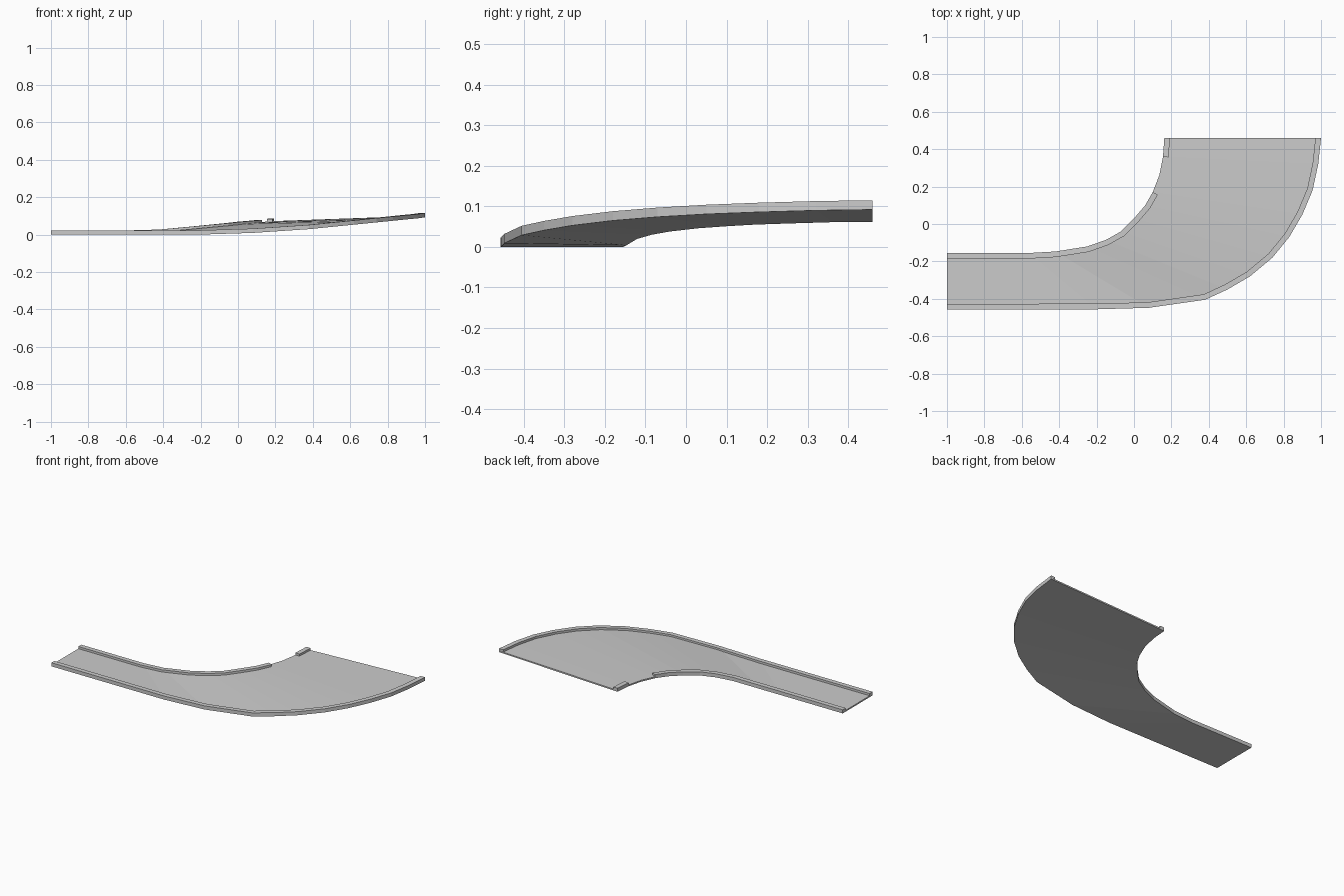
import bpy, bmesh
from mathutils import Vector

if "Cube" in bpy.data.objects:
    bpy.data.objects.remove(bpy.data.objects["Cube"])

# Matching stations along the underside edges of the banked bend
INNER = [(-1, -.155, 0), (-.56, -.155, 0), (-.42, -.147, .004), (-.25, -.12, .02),
         (-.15, -.085, .03), (-.07, -.04, .038), (0, .03, .046), (.06, .1, .051),
         (.1, .17, .055), (.135, .26, .058), (.155, .36, .061), (.162, .46, .062)]
OUTER = [(-1, -.457, 0), (-.2, -.456, 0), (.08, -.448, .009), (.38, -.405, .029),
         (.5, -.35, .041), (.62, -.28, .053), (.74, -.18, .065), (.83, -.07, .074),
         (.9, .05, .081), (.955, .18, .086), (.985, .32, .09), (1, .46, .092)]
FLOOR, TOP, CURB = .009, .023, .03
UP = Vector((0, 0, 1))


def inset(points, width):
    """Shift an edge line toward the inside of the track."""
    pts = [Vector(p) for p in points]
    result = []
    for i, p in enumerate(pts):
        d = pts[min(i + 1, len(pts) - 1)] - pts[max(i - 1, 0)]
        if i == 0 or i == len(pts) - 1:
            d = Vector((1, 0, 0)) if i == 0 else Vector((0, 1, 0))
        side = Vector((-d.y, d.x, 0)).normalized()
        result.append(p + side * width)
    return result


def strip(name, a, b, low, high):
    """Closed solid between two edge lines."""
    bm = bmesh.new()
    rings = []
    for p, q in zip(a, b):
        p, q = Vector(p), Vector(q)
        rings.append([bm.verts.new(v) for v in
                      (p + UP * low, q + UP * low, q + UP * high, p + UP * high)])
    for r, s in zip(rings, rings[1:]):
        for k in range(4):
            n = (k + 1) % 4
            bm.faces.new((r[k], r[n], s[n], s[k]))
    bm.faces.new(rings[0])
    bm.faces.new(rings[-1])
    bmesh.ops.recalc_face_normals(bm, faces=bm.faces)
    mesh = bpy.data.meshes.new(name)
    bm.to_mesh(mesh)
    bm.free()
    obj = bpy.data.objects.new(name, mesh)
    bpy.context.collection.objects.link(obj)
    return obj


# Track bed
strip("track_bed", INNER, OUTER, 0, FLOOR)

# Raised curbs; the inner one has a gap near the wide end
outer_in = inset(OUTER, CURB)
inner_in = inset(INNER, -CURB)
strip("outer_curb", OUTER, outer_in, FLOOR, TOP)
strip("inner_curb", INNER[:9], inner_in[:9], FLOOR, TOP)
strip("inner_curb_end", INNER[10:], inner_in[10:], FLOOR, TOP)
